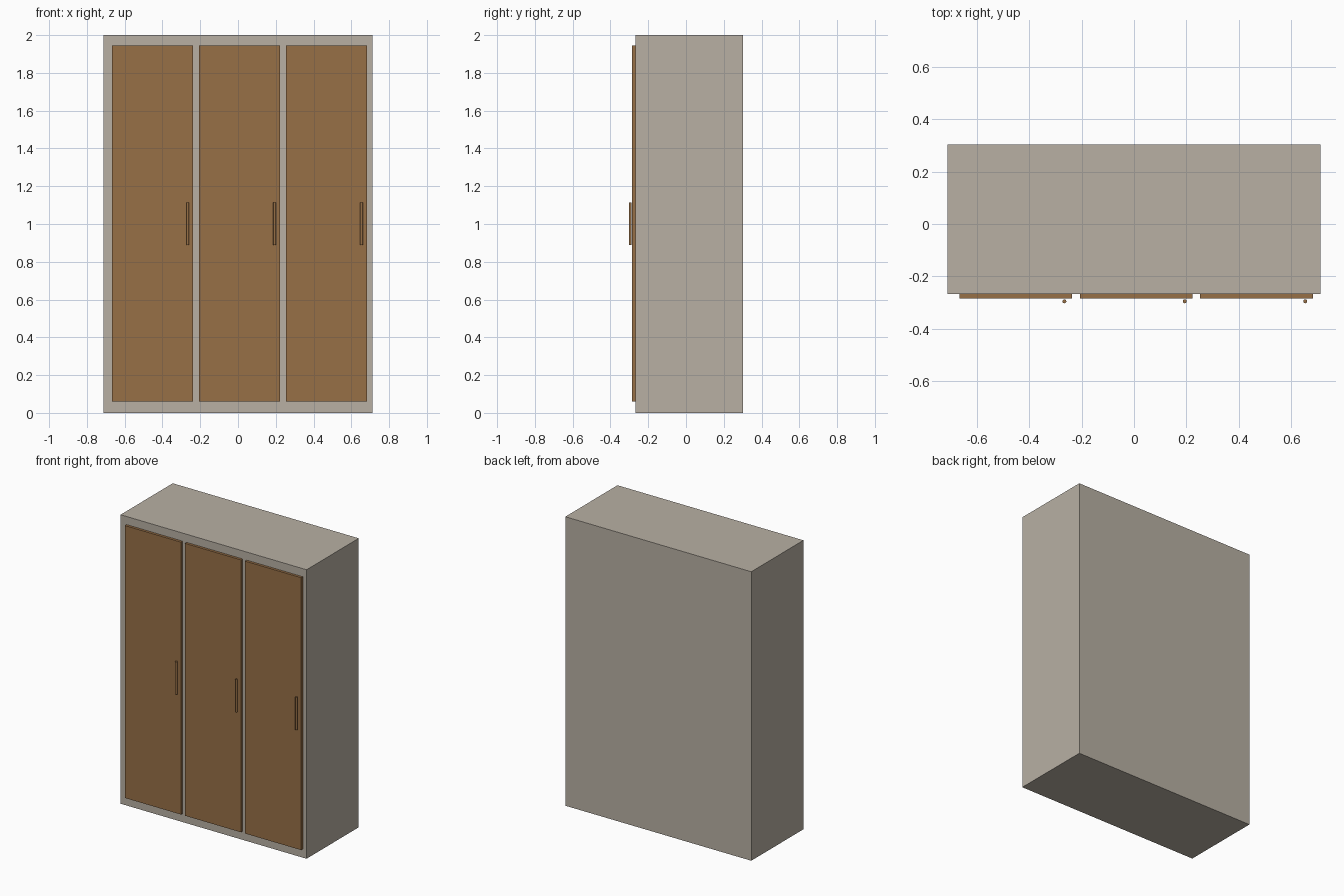
import bpy

if "Cube" in bpy.data.objects:
    bpy.data.objects.remove(bpy.data.objects["Cube"], do_unlink=True)


def make_material(name, rgb):
    mat = bpy.data.materials.new(name)
    mat.use_nodes = True
    colour = (*rgb, 1.0)
    mat.diffuse_color = colour
    mat.node_tree.nodes["Principled BSDF"].inputs["Base Color"].default_value = colour
    return mat


def add_box(name, low, high, mat):
    centre = [(a + b) / 2 for a, b in zip(low, high)]
    bpy.ops.mesh.primitive_cube_add(size=1, location=centre)
    obj = bpy.context.object
    obj.name = name
    obj.scale = [b - a for a, b in zip(low, high)]
    bpy.ops.object.transform_apply(location=False, rotation=False, scale=True)
    obj.data.materials.append(mat)
    return obj


stone = make_material("warm grey", (0.48, 0.434, 0.37))
wood = make_material("brown wood", (0.31, 0.16, 0.062))

HALF_WIDTH, FRONT, BACK = 0.712, -0.267, 0.303
DOOR_WIDTH, DOOR_PITCH, DOOR_FRONT = 0.43, 0.46, -0.285
HANDLE_RADIUS, HANDLE_LENGTH = 0.0075, 0.226

# Cabinet carcass
add_box("cabinet_body", (-HALF_WIDTH, FRONT, 0), (HALF_WIDTH, BACK, 2), stone)

# Three doors, each with an upright bar handle near its +x edge
for i, side in enumerate(("right", "middle", "left")):
    x = -0.667 + i * DOOR_PITCH
    add_box(f"{side}_door", (x, DOOR_FRONT, 0.059), (x + DOOR_WIDTH, FRONT, 1.944), wood)
    bpy.ops.mesh.primitive_cylinder_add(
        vertices=16, radius=HANDLE_RADIUS, depth=HANDLE_LENGTH,
        location=(x + DOOR_WIDTH - 0.029, -0.2955, 1.002))
    handle = bpy.context.object
    handle.name = f"{side}_handle"
    handle.data.materials.append(wood)
    bpy.ops.object.shade_smooth_by_angle()
